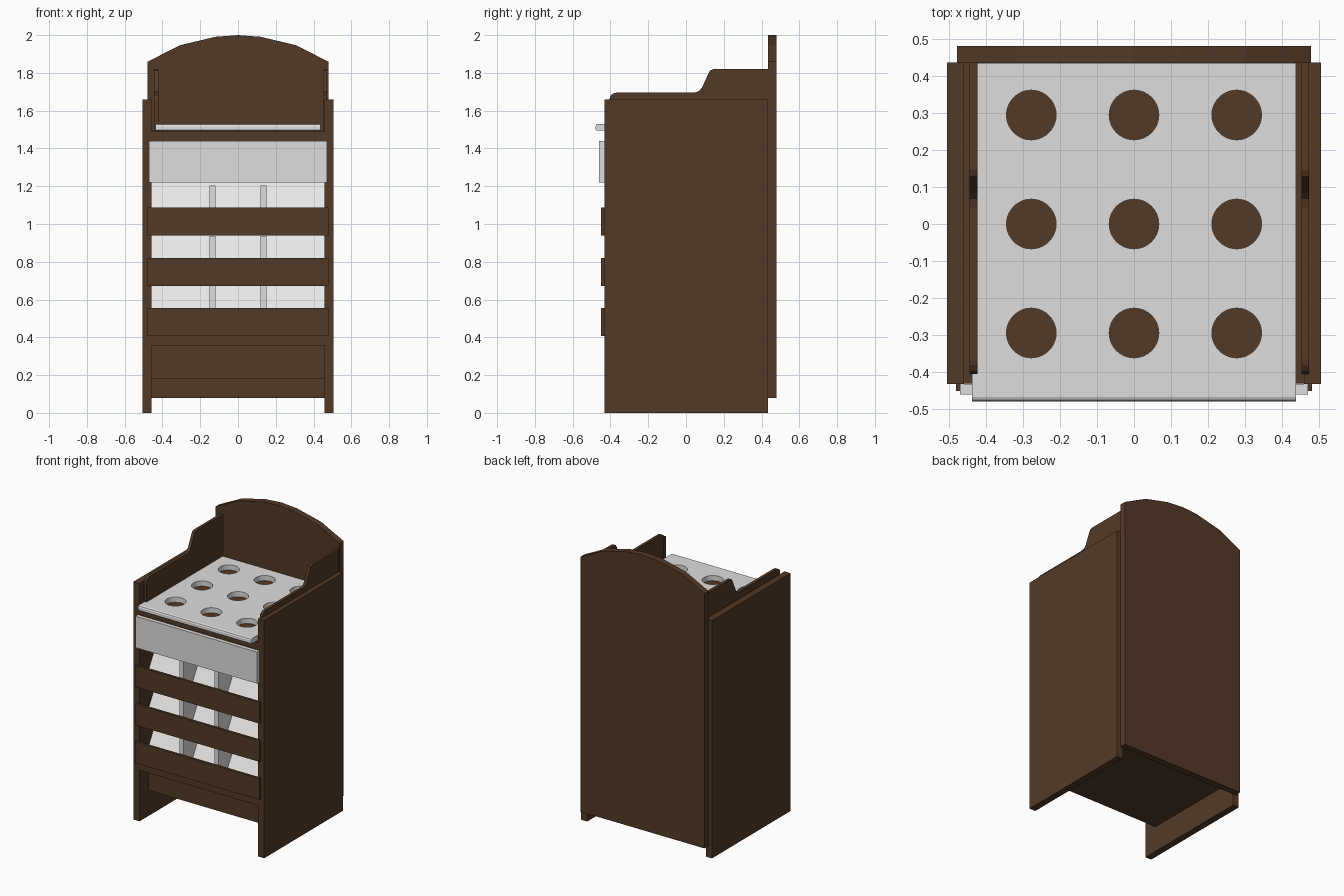
import bpy, bmesh, math

if "Cube" in bpy.data.objects:
    bpy.data.objects.remove(bpy.data.objects["Cube"])

def material(name, rgb):
    m = bpy.data.materials.new(name)
    m.diffuse_color = (*rgb, 1)
    m.use_nodes = True
    m.node_tree.nodes["Principled BSDF"].inputs["Base Color"].default_value = m.diffuse_color
    return m

BROWN = material("dark_brown_wood", (0.085, 0.042, 0.020))
GREY = material("light_grey", (0.73, 0.73, 0.73))
PALE = material("pale_grey", (0.86, 0.86, 0.86))

def finish(name, bm, mat):
    bmesh.ops.recalc_face_normals(bm, faces=bm.faces)
    me = bpy.data.meshes.new(name)
    bm.to_mesh(me)
    bm.free()
    me.materials.append(mat)
    ob = bpy.data.objects.new(name, me)
    bpy.context.collection.objects.link(ob)
    return ob

def prism(name, pts, axis, a, b, mat):
    """Extrude a 2D profile from a to b: (y,z) along x, or (x,z) along y."""
    bm = bmesh.new()
    def ring(t):
        return [bm.verts.new((t, p, q) if axis == 'x' else (p, t, q)) for p, q in pts]
    r0, r1 = ring(a), ring(b)
    bm.faces.new(r0)
    bm.faces.new(r1[::-1])
    n = len(pts)
    for i in range(n):
        j = (i + 1) % n
        bm.faces.new((r0[i], r1[i], r1[j], r0[j]))
    return finish(name, bm, mat)

def box(name, x, y, z, mat):
    return prism(name, [(y[0], z[0]), (y[1], z[0]), (y[1], z[1]), (y[0], z[1])],
                 'x', x[0], x[1], mat)

# Outer side panels
for side, s in (("left", -1), ("right", 1)):
    box(side + "_side_panel", sorted((s * 0.458, s * 0.505)), (-0.432, 0.435), (0, 1.66), BROWN)

# Arched back panel
arch = [(0.478, 1.86), (0.305, 1.947), (0.12, 1.991), (0, 2.0)]
arch += [(-x, z) for x, z in arch[-2::-1]]
prism("back_panel", [(-0.478, 0.08), (0.478, 0.08)] + arch, 'y', 0.435, 0.48, BROWN)

# Stepped inner cheeks above the counter
cheek = [(-0.405, 1.49), (-0.405, 1.665), (-0.398, 1.682), (-0.38, 1.693), (-0.365, 1.696),
         (0.045, 1.696), (0.068, 1.703), (0.084, 1.72), (0.118, 1.795), (0.128, 1.813),
         (0.145, 1.82), (0.435, 1.82), (0.435, 1.49)]
prism("left_cheek", cheek, 'x', -0.444, -0.422, BROWN)
prism("right_cheek", cheek, 'x', 0.452, 0.472, BROWN)

# Counter board
box("counter_board", (-0.458, 0.458), (-0.43, 0.435), (1.44, 1.492), BROWN)

# Tray with nine round holes and a rounded front lip
tray = prism("holed_tray", [(0.434, 1.494), (0.434, 1.53), (-0.466, 1.53), (-0.475, 1.526),
                            (-0.479, 1.517), (-0.479, 1.498), (-0.475, 1.494)],
             'x', -0.437, 0.437, GREY)
bm = bmesh.new()
for ix in (-1, 0, 1):
    for iy in (-1, 0, 1):
        ret = bmesh.ops.create_cone(bm, cap_ends=True, segments=40, radius1=0.067,
                                    radius2=0.067, depth=0.2)
        bmesh.ops.translate(bm, verts=ret["verts"], vec=(ix * 0.277, iy * 0.294, 1.51))
cutter = finish("hole_cutter", bm, GREY)
cutter.hide_render = True
mod = tray.modifiers.new("holes", 'BOOLEAN')
mod.operation = 'DIFFERENCE'
mod.solver = 'EXACT'
mod.object = cutter
bpy.context.view_layer.update()
cut = bpy.data.meshes.new_from_object(tray.evaluated_get(bpy.context.evaluated_depsgraph_get()))
tray.modifiers.clear()
tray.data = cut
bpy.data.objects.remove(cutter)

# Grey header panel
box("header_panel", (-0.47, 0.47), (-0.46, -0.432), (1.22, 1.44), GREY)

# Three bins: front slat, floor, sloping back and two dividers each
for i, z in enumerate((0.408, 0.673, 0.94)):
    n = str(i + 1)
    box("front_slat_" + n, (-0.48, 0.48), (-0.45, -0.432), (z, z + 0.148), BROWN)
    box("bin_floor_" + n, (-0.458, 0.458), (-0.432, -0.36), (z, z + 0.012), PALE)
    y0, y1, h = -0.37, -0.185, 0.335
    prism("sloping_shelf_" + n, [(y0, z + 0.012), (y1, z + h), (y1 + 0.014, z + h),
                                 (y0 + 0.014, z + 0.012)], 'x', -0.458, 0.458, PALE)
    k = (0.264 - 0.012) / (h - 0.012)
    for side, x in (("left", -0.135), ("right", 0.135)):
        prism(side + "_divider_" + n, [(-0.431, z + 0.012), (y0 + 0.005, z + 0.012),
              (y0 + 0.005 + k * (y1 - y0), z + 0.264), (-0.431, z + 0.264)],
              'x', x - 0.015, x + 0.015, GREY)

# Base: deck, recessed kick board and underside
box("base_deck", (-0.458, 0.458), (-0.43, 0.435), (0.355, 0.407), BROWN)
box("kick_board", (-0.458, 0.458), (-0.335, -0.295), (0.18, 0.355), BROWN)
box("base_bottom", (-0.458, 0.458), (-0.295, 0.435), (0.18, 0.22), BROWN)
